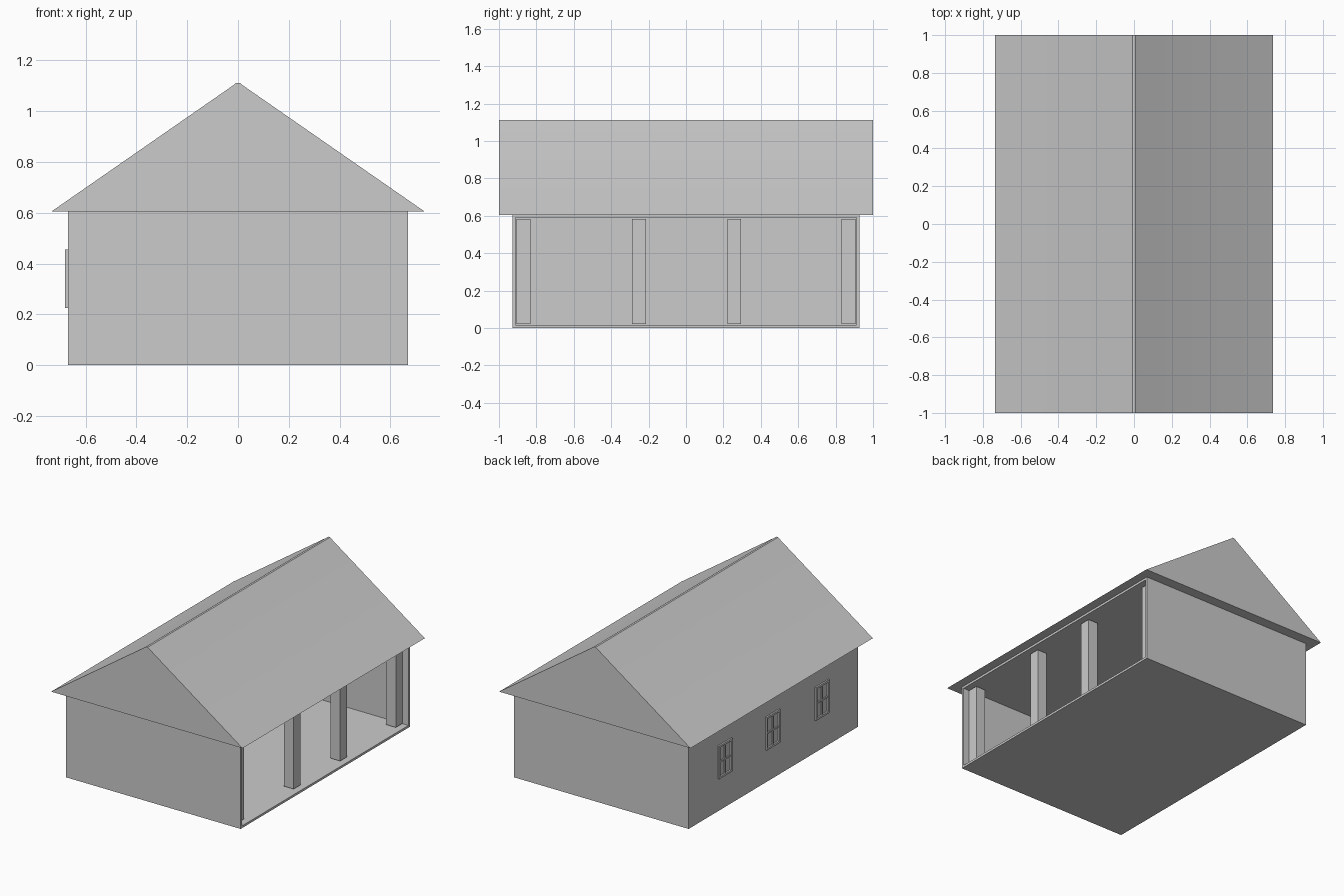
import bpy, bmesh
from math import radians

if "Cube" in bpy.data.objects:
    bpy.data.objects.remove(bpy.data.objects["Cube"])


def finish(name, bm):
    bmesh.ops.recalc_face_normals(bm, faces=bm.faces[:])
    me = bpy.data.meshes.new(name)
    bm.to_mesh(me)
    bm.free()
    ob = bpy.data.objects.new(name, me)
    bpy.context.collection.objects.link(ob)
    return ob


def add_box(bm, lo, hi):
    verts = bmesh.ops.create_cube(bm, size=1)["verts"]
    for v in verts:
        for i in range(3):
            v.co[i] = hi[i] if v.co[i] > 0 else lo[i]


# Hollow body, open along the right side
X, Y, H, T = 0.67, 0.928, 0.605, 0.022
bm = bmesh.new()
add_box(bm, (-X, -Y, 0), (X, Y, H))
bm.normal_update()
opening = max(bm.faces, key=lambda f: f.calc_center_median().x)
bmesh.ops.inset_region(bm, faces=[opening], thickness=T)
inner = bmesh.ops.extrude_discrete_faces(bm, faces=[opening])["faces"][0]
bmesh.ops.translate(bm, verts=inner.verts[:], vec=(-(2 * X - T), 0, 0))
finish("body_shell", bm)

# Square columns just inside the opening
for i, y in enumerate((-0.869, -0.252, 0.258, 0.868)):
    bm = bmesh.new()
    add_box(bm, (0.555, y - 0.037, T), (0.63, y + 0.037, H - T))
    finish(f"column_{i + 1}", bm)

# Gable roof with a softened ridge
half = [(0.735, 0.605), (0.016, 1.104), (0.007, 1.112)]
profile = half + [(-x, z) for x, z in reversed(half)]
bm = bmesh.new()
gable = bm.faces.new([bm.verts.new((x, -1, z)) for x, z in profile])
ext = bmesh.ops.extrude_face_region(bm, geom=[gable], use_keep_orig=True)["geom"]
bmesh.ops.translate(bm, vec=(0, 2, 0),
                    verts=[g for g in ext if isinstance(g, bmesh.types.BMVert)])
roof = finish("roof", bm)
bpy.context.view_layer.objects.active = roof
roof.select_set(True)
bpy.ops.object.shade_smooth_by_angle(angle=radians(40))

# Four-pane windows on the closed left wall
W, Z0, Z1, B = 0.075, 0.225, 0.455, 0.014
ZM = (Z0 + Z1) / 2
for i, y in enumerate((-0.53, 0.01, 0.533)):
    bm = bmesh.new()
    for s in (-1, 1):
        ys = sorted((y + s * W, y + s * (W - B)))
        add_box(bm, (-0.681, ys[0], Z0), (-X, ys[1], Z1))
    for z in (Z0, Z1 - B):
        add_box(bm, (-0.681, y - W + B, z), (-X, y + W - B, z + B))
    add_box(bm, (-0.678, y - 0.005, Z0 + B), (-X, y + 0.005, Z1 - B))
    for a, b in ((y - W + B, y - 0.005), (y + 0.005, y + W - B)):
        add_box(bm, (-0.678, a, ZM - 0.005), (-X, b, ZM + 0.005))
    finish(f"window_frame_{i + 1}", bm)
